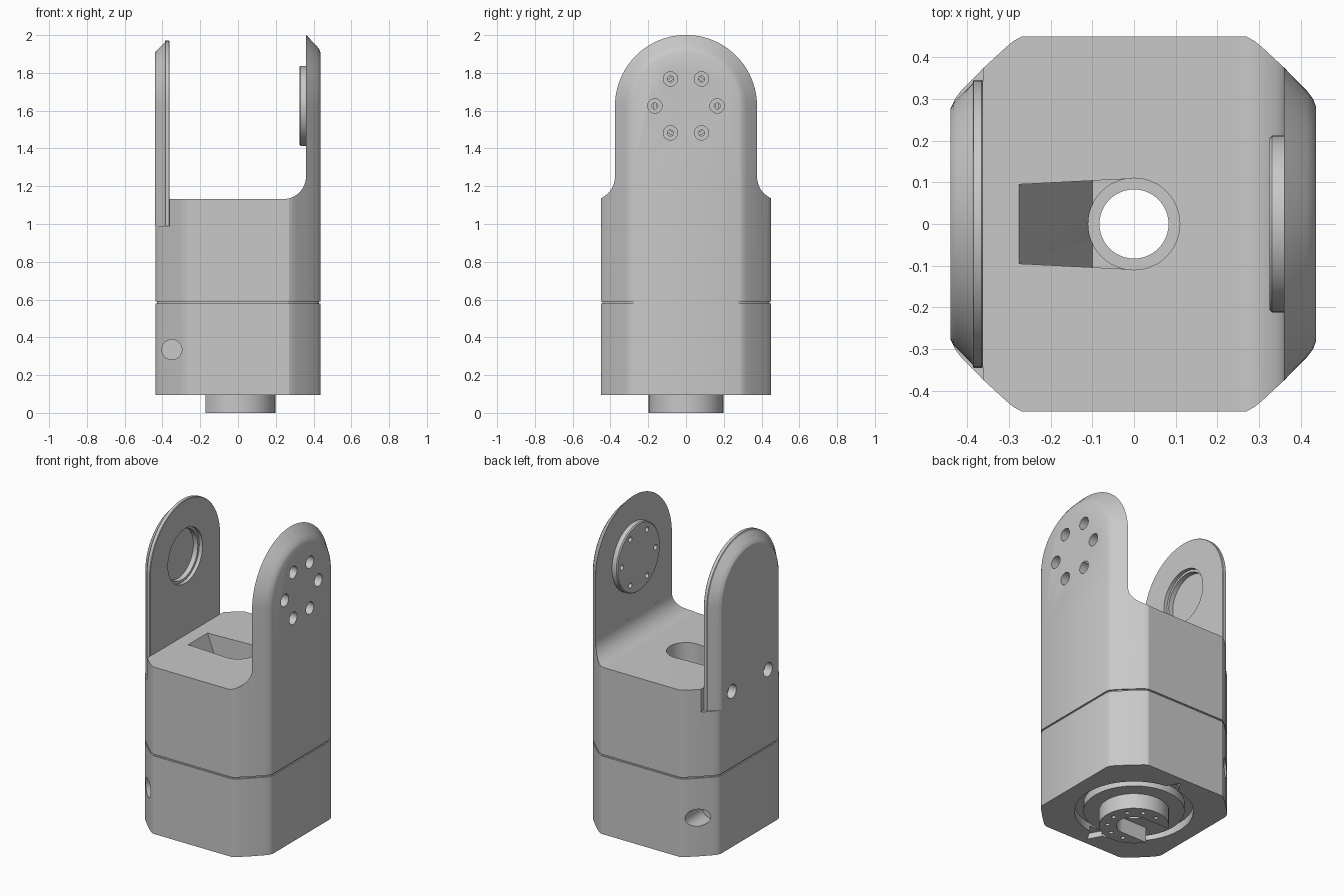
import bpy, bmesh, math

cube = bpy.data.objects.get("Cube")
if cube:
    bpy.data.objects.remove(cube)

grey = bpy.data.materials.new("light grey")
grey.use_nodes = True
COLOUR = (0.58, 0.58, 0.58, 1)
grey.diffuse_color = COLOUR
grey.node_tree.nodes["Principled BSDF"].inputs["Base Color"].default_value = COLOUR

PIVOT = 1.625          # height of the joint axis
AXES = {"x": lambda u, v, w: (w, u, v),
        "y": lambda u, v, w: (u, w, v),
        "z": lambda u, v, w: (u, v, w)}


def loft(name, axis, layers):
    """Closed solid through (position, outline) layers stacked along an axis."""
    bm = bmesh.new()
    rings = [[bm.verts.new(AXES[axis](u, v, w)) for u, v in pts] for w, pts in layers]
    for a, b in zip(rings, rings[1:]):
        for i in range(len(a)):
            j = (i + 1) % len(a)
            bm.faces.new((a[i], a[j], b[j], b[i]))
    bm.faces.new(rings[0])
    bm.faces.new(rings[-1])
    bmesh.ops.recalc_face_normals(bm, faces=bm.faces)
    mesh = bpy.data.meshes.new(name)
    bm.to_mesh(mesh)
    bm.free()
    mesh.materials.append(grey)
    obj = bpy.data.objects.new(name, mesh)
    bpy.context.collection.objects.link(obj)
    return obj


def arc(r, start=0, end=360, u=0, v=0, n=48):
    return [(u + r * math.cos(math.radians(start + (end - start) * i / n)),
             v + r * math.sin(math.radians(start + (end - start) * i / n)))
            for i in range(n if end - start == 360 else n + 1)]


def rod(axis, r, lo, hi, u=0, v=0, n=48):
    return loft("cutter", axis, [(lo, arc(r, u=u, v=v, n=n)), (hi, arc(r, u=u, v=v, n=n))])


def arch(half, base):
    """Round-topped plate outline."""
    return [(half, base)] + arc(half, 0, 180, v=PIVOT) + [(-half, base)]


def cut(obj, cutters):
    bpy.context.view_layer.objects.active = obj
    for c in cutters:
        mod = obj.modifiers.new("cut", "BOOLEAN")
        mod.operation, mod.solver, mod.object = "DIFFERENCE", "EXACT", c
        bpy.ops.object.modifier_apply(modifier=mod.name)
        bpy.data.objects.remove(c)


# Eight-sided section with softened corners
corner = [(0.437, 0.282), (0.43, 0.3), (0.415, 0.32), (0.36, 0.376),
          (0.31, 0.422), (0.29, 0.439), (0.27, 0.45)]


def section(scale=1):
    pts = corner + [(-x, y) for x, y in reversed(corner)]
    pts += [(-x, -y) for x, y in pts]
    return [(x * scale, y * scale) for x, y in pts]


# Lower housing: bore, side holes, ring groove and locking notches underneath
lower = loft("lower_housing", "z", [(0.095, section()), (0.58, section())])
cuts = [rod("z", 0.11, 0.15, 0.7), rod("z", 0.083, 0, 0.3)]
groove = loft("cutter", "z", [(0.05, arc(0.335)), (0.145, arc(0.335))])
cut(groove, [rod("z", 0.285, 0, 0.2)])
cuts.append(groove)
for s in (-1, 1):
    cuts.append(rod("y", 0.053, s * 0.26, s * 0.6, u=-0.35, v=0.335))
    notch = [(-0.05, s * 0.32), (0.05, s * 0.32), (0, s * 0.41)]
    cuts.append(loft("cutter", "z", [(0.05, notch), (0.13, notch)]))
cut(lower, cuts)

# Thin recessed seam between the housings
seam = loft("seam_ring", "z", [(0.58, section(0.982)), (0.59, section(0.982))])
cut(seam, [rod("z", 0.11, 0.5, 0.7)])

# Upper housing: flat deck, fillet up to the arm, seat for the side plate
upper = loft("upper_housing", "z", [(0.59, section()), (1.25, section())])
space = [(-0.6, 0.99), (-0.363, 0.99), (-0.363, 1.132)]
space += arc(0.12, -90, 0, u=0.24, v=1.252, n=16) + [(0.36, 1.4), (-0.6, 1.4)]
duct = loft("cutter", "z", [
    (0.64, [(0, -0.109), (0, 0.109), (-0.1, 0.104), (-0.1, -0.104)]),
    (1.14, [(0, -0.109), (0, 0.109), (-0.279, 0.095), (-0.279, -0.095)])])
cut(upper, [loft("cutter", "y", [(-0.6, space), (0.6, space)]),
            rod("z", 0.11, 0.5, 1.3), duct])

# Fixed arm with its bearing disc; both share the bolt circle
arm = loft("left_arm", "x", [(x, arch(y, 1.25)) for x, y in reversed(corner[:4])])
disc = loft("bearing_disc", "x", [(0.325, arc(0.206, v=PIVOT)), (0.331, arc(0.212, v=PIVOT)),
                                  (0.36, arc(0.212, v=PIVOT))])
bolts = arc(0.165, n=6)
cut(arm, [rod("x", 0.038, 0.385, 0.5, y, PIVOT + z, 24) for y, z in bolts]
    + [rod("x", 0.016, 0.3, 0.4, y, PIVOT + z, 16) for y, z in bolts])
cut(disc, [rod("x", 0.016, 0.3, 0.4, y, PIVOT + z, 16) for y, z in bolts])

# Removable side plate with a stepped bearing pocket and two screw holes
profile = [(-0.363, 0.343), (-0.366, 0.346), (-0.385, 0.346), (-0.388, 0.336),
           (-0.425, 0.3), (-0.434, 0.29), (-0.44, 0.278)]
plate = loft("right_plate", "x", [(x, arch(y, 0.99)) for x, y in profile])
cut(plate, [rod("x", 0.17, -0.385, -0.3, v=PIVOT), rod("x", 0.155, -0.415, -0.3, v=PIVOT)]
    + [rod("x", 0.043, -0.5, -0.39, y, 1.065, 24) for y in (-0.177, 0.177)]
    + [rod("x", 0.02, -0.5, -0.3, y, 1.065, 16) for y in (-0.177, 0.177)])

# Round output boss with bore, cable slot and bolt holes
boss = loft("base_boss", "z", [(0, arc(0.198)), (0.095, arc(0.198))])
slot = [(-0.3, -0.1), (0, -0.1), (0, 0.1), (-0.3, 0.1)]
cut(boss, [rod("z", 0.1, -0.1, 0.2), loft("cutter", "z", [(-0.1, slot), (0.2, slot)])]
    + [rod("z", 0.013, -0.1, 0.06, x, y, 16) for x, y in arc(0.15, -105, 105, n=6)])

# Smooth curved walls, keep hard edges
for obj in (lower, seam, upper, arm, disc, plate, boss):
    bpy.ops.object.select_all(action="DESELECT")
    obj.select_set(True)
    bpy.context.view_layer.objects.active = obj
    bpy.ops.object.shade_smooth_by_angle(angle=math.radians(25))
